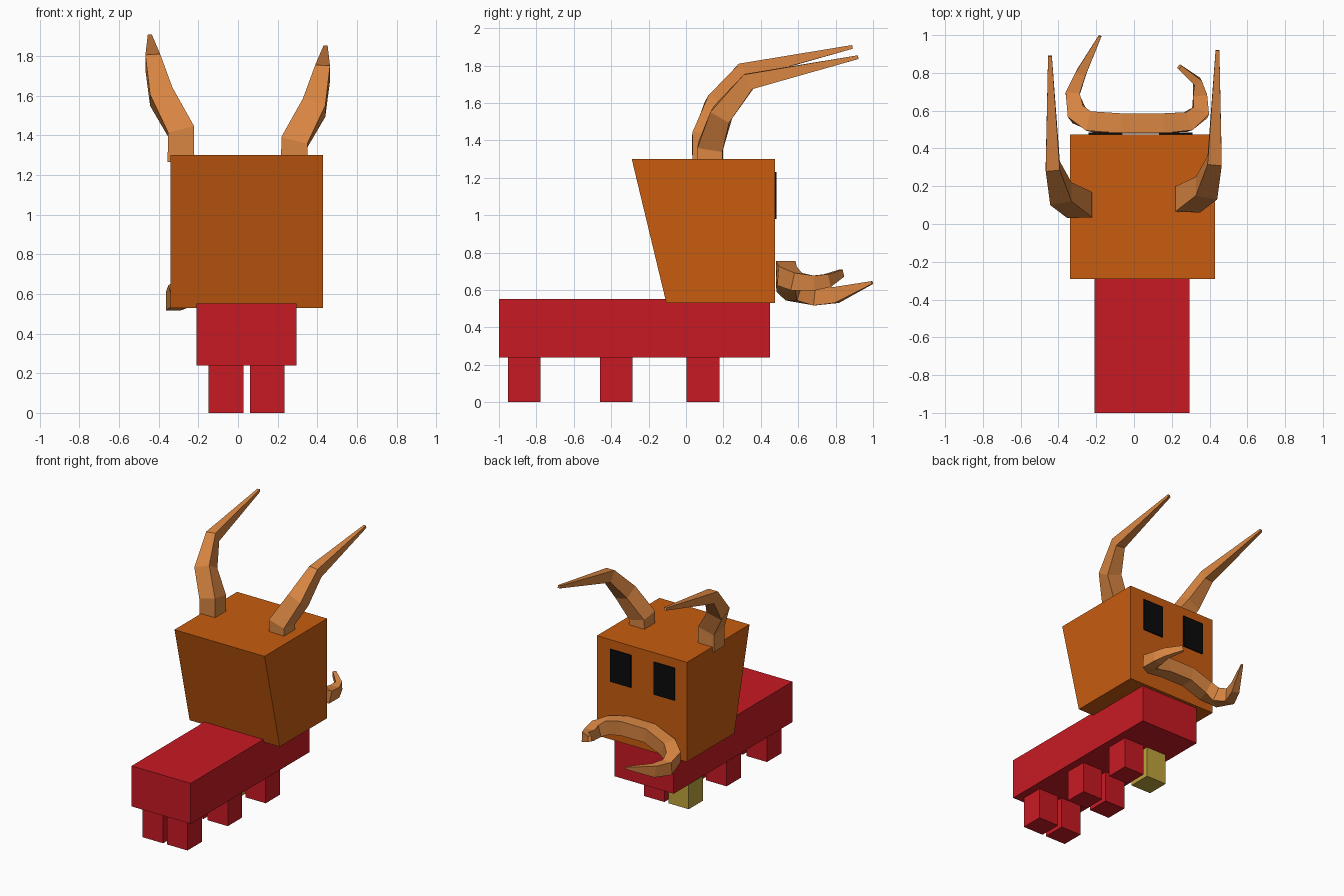
import bpy
from mathutils import Vector

if "Cube" in bpy.data.objects:
    bpy.data.objects.remove(bpy.data.objects["Cube"])


def material(name, rgb):
    m = bpy.data.materials.new(name)
    m.diffuse_color = (*rgb, 1)
    m.use_nodes = True
    m.node_tree.nodes["Principled BSDF"].inputs["Base Color"].default_value = m.diffuse_color
    return m


RED = material("red", (0.58, 0.01, 0.017))
ORANGE = material("orange", (0.58, 0.107, 0.005))
HORN = material("horn_brown", (0.70, 0.24, 0.055))
BLACK = material("black", (0.003, 0.003, 0.003))
YELLOW = material("yellow", (0.52, 0.37, 0.045))


def add_mesh(name, verts, faces, mat):
    me = bpy.data.meshes.new(name)
    me.from_pydata(verts, [], faces)
    me.materials.append(mat)
    ob = bpy.data.objects.new(name, me)
    bpy.context.collection.objects.link(ob)
    return ob


def box(name, x, y, z, mat, bottom_y=None):
    """Box from ranges; bottom_y gives the bottom a different depth."""
    by = bottom_y or y
    verts = []
    for (y0, y1), h in ((by, z[0]), (y, z[1])):
        verts += [(x[0], y0, h), (x[1], y0, h), (x[1], y1, h), (x[0], y1, h)]
    faces = [(3, 2, 1, 0), (4, 5, 6, 7)]
    faces += [(i, (i + 1) % 4, (i + 1) % 4 + 4, i + 4) for i in range(4)]
    return add_mesh(name, verts, faces, mat)


def sweep(name, path, ref, mat, mirror=False, shift=(0, 0, 0)):
    """Four-sided tapering sweep through (x, y, z, width, height) sections."""
    pts = [Vector(p[:3]) for p in path]
    n = len(pts)
    verts, faces = [], []
    for i, p in enumerate(pts):
        a = (p - pts[i - 1]).normalized() if i else Vector()
        b = (pts[i + 1] - p).normalized() if i < n - 1 else Vector()
        t = (a + b).normalized()
        u = Vector(ref)
        u = (u - t * u.dot(t)).normalized()
        v = t.cross(u)
        w, h = path[i][3] / 2, path[i][4] / 2
        for su, sv in ((-1, -1), (1, -1), (1, 1), (-1, 1)):
            q = p + u * (w * su) + v * (h * sv)
            if mirror:
                q.x = -q.x
            verts.append(q + Vector(shift))
    for r in range(n - 1):
        for i in range(4):
            j = (i + 1) % 4
            faces.append((r * 4 + i, r * 4 + j, r * 4 + 4 + j, r * 4 + 4 + i))
    faces += [(3, 2, 1, 0), tuple(range(4 * n - 4, 4 * n))]
    if mirror:
        faces = [f[::-1] for f in faces]
    return add_mesh(name, verts, faces, mat)


# Body and three pairs of legs, one leg in the last pair is yellow
box("body", (-0.21, 0.295), (-1.0, 0.45), (0.24, 0.553), RED)
for row, y in enumerate((-0.952, -0.46, 0.003)):
    for side, x in (("left", -0.148), ("right", 0.06)):
        mat = YELLOW if (row == 2 and side == "left") else RED
        box(f"leg_{side}_{row + 1}", (x, x + 0.175), (y, y + 0.175),
            (0, 0.24), mat)

# Head with a sloping rear side, and flat eyes
box("head", (-0.34, 0.43), (-0.29, 0.475), (0.53, 1.30), ORANGE,
    bottom_y=(-0.105, 0.475))
for side, x in (("left", -0.24), ("right", 0.133)):
    box(f"eye_{side}", (x, x + 0.178), (0.47, 0.485), (0.98, 1.23), BLACK)

# Horns curving outwards and then along +y
horn = [
    (-0.288, 0.100, 1.265, 0.135, 0.130),
    (-0.287, 0.100, 1.420, 0.135, 0.135),
    (-0.387, 0.160, 1.595, 0.120, 0.115),
    (-0.430, 0.305, 1.770, 0.075, 0.090),
    (-0.445, 0.890, 1.900, 0.020, 0.020),
]
sweep("horn_left", horn, (1, 0, 0), HORN)
sweep("horn_right", horn, (1, 0, 0), HORN, mirror=True,
      shift=(-0.003, 0.03, -0.055))

# Mandible: one arched bar across the face with two tapering tips
mandible = [
    (-0.180, 0.995, 0.640, 0.015, 0.015),
    (-0.280, 0.800, 0.573, 0.085, 0.055),
    (-0.325, 0.690, 0.567, 0.100, 0.075),
    (-0.298, 0.580, 0.595, 0.110, 0.100),
    (-0.220, 0.540, 0.640, 0.110, 0.105),
    (-0.060, 0.533, 0.700, 0.110, 0.105),
    (0.150, 0.533, 0.700, 0.110, 0.105),
    (0.280, 0.540, 0.675, 0.105, 0.100),
    (0.352, 0.590, 0.645, 0.095, 0.090),
    (0.350, 0.680, 0.637, 0.080, 0.075),
    (0.335, 0.755, 0.650, 0.070, 0.045),
    (0.240, 0.832, 0.690, 0.040, 0.025),
]
sweep("mandible", mandible, (0, 0, 1), HORN)
